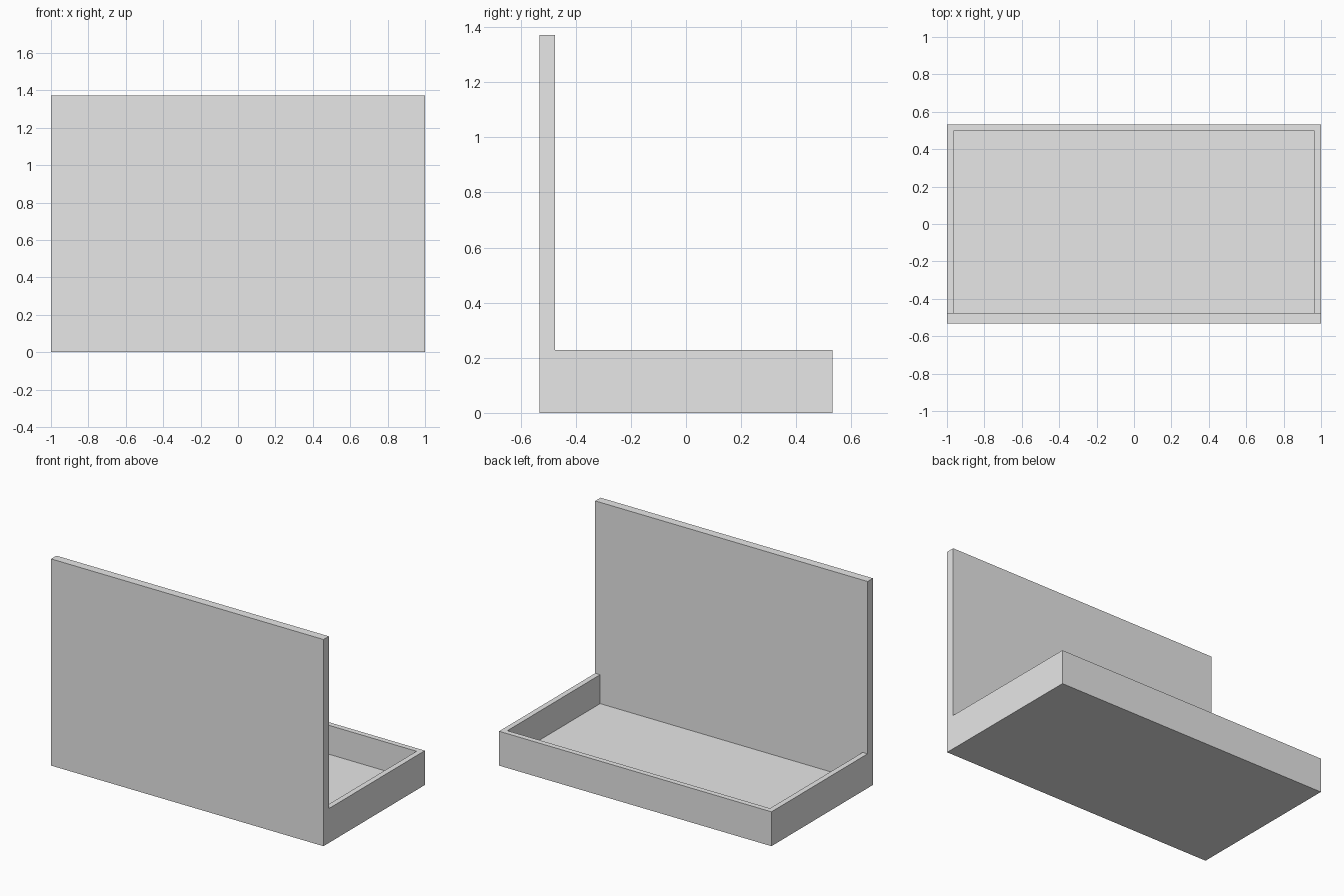
import bpy
import bmesh

if "Cube" in bpy.data.objects:
    bpy.data.objects.remove(bpy.data.objects["Cube"])

W, D, H = 2.0, 1.064, 1.372      # overall size
TRAY_H, PANEL_T, WALL = 0.228, 0.056, 0.036

grey = bpy.data.materials.new("light_grey")
grey.diffuse_color = (0.8, 0.8, 0.8, 1)
grey.use_nodes = True
grey.node_tree.nodes["Principled BSDF"].inputs["Base Color"].default_value = grey.diffuse_color

x, xi = W / 2, W / 2 - WALL
front, back = -D / 2, D / 2
panel_back = front + PANEL_T

bm = bmesh.new()


def extrude_profile(points, x0, x1):
    """Extrude a closed (y, z) profile along x as a solid."""
    face = bm.faces.new([bm.verts.new((x0, y, z)) for y, z in points])
    new = bmesh.ops.extrude_face_region(bm, geom=[face])["geom"]
    verts = [g for g in new if isinstance(g, bmesh.types.BMVert)]
    bmesh.ops.translate(bm, verts=verts, vec=(x1 - x0, 0, 0))


# L-shaped body: tall front panel joined to the low tray block
extrude_profile([(front, 0), (back, 0), (back, TRAY_H),
                 (panel_back, TRAY_H), (panel_back, H), (front, H)], -x, x)
bmesh.ops.recalc_face_normals(bm, faces=bm.faces)
mesh = bpy.data.meshes.new("tray_with_panel")
bm.to_mesh(mesh)
bm.clear()
body = bpy.data.objects.new("tray_with_panel", mesh)
body.data.materials.append(grey)
bpy.context.collection.objects.link(body)

# Recess cutter: leaves a thin floor and three rim walls against the panel
extrude_profile([(panel_back, WALL), (back - WALL, WALL),
                 (back - WALL, TRAY_H + 0.2), (panel_back, TRAY_H + 0.2)], -xi, xi)
bmesh.ops.recalc_face_normals(bm, faces=bm.faces)
mesh = bpy.data.meshes.new("recess_cutter")
bm.to_mesh(mesh)
bm.free()
cutter = bpy.data.objects.new("recess_cutter", mesh)
cutter.data.materials.append(grey)
bpy.context.collection.objects.link(cutter)
cutter.hide_render = True
cutter.hide_set(True)

cut = body.modifiers.new("recess", 'BOOLEAN')
cut.operation = 'DIFFERENCE'
cut.solver = 'EXACT'
cut.object = cutter
